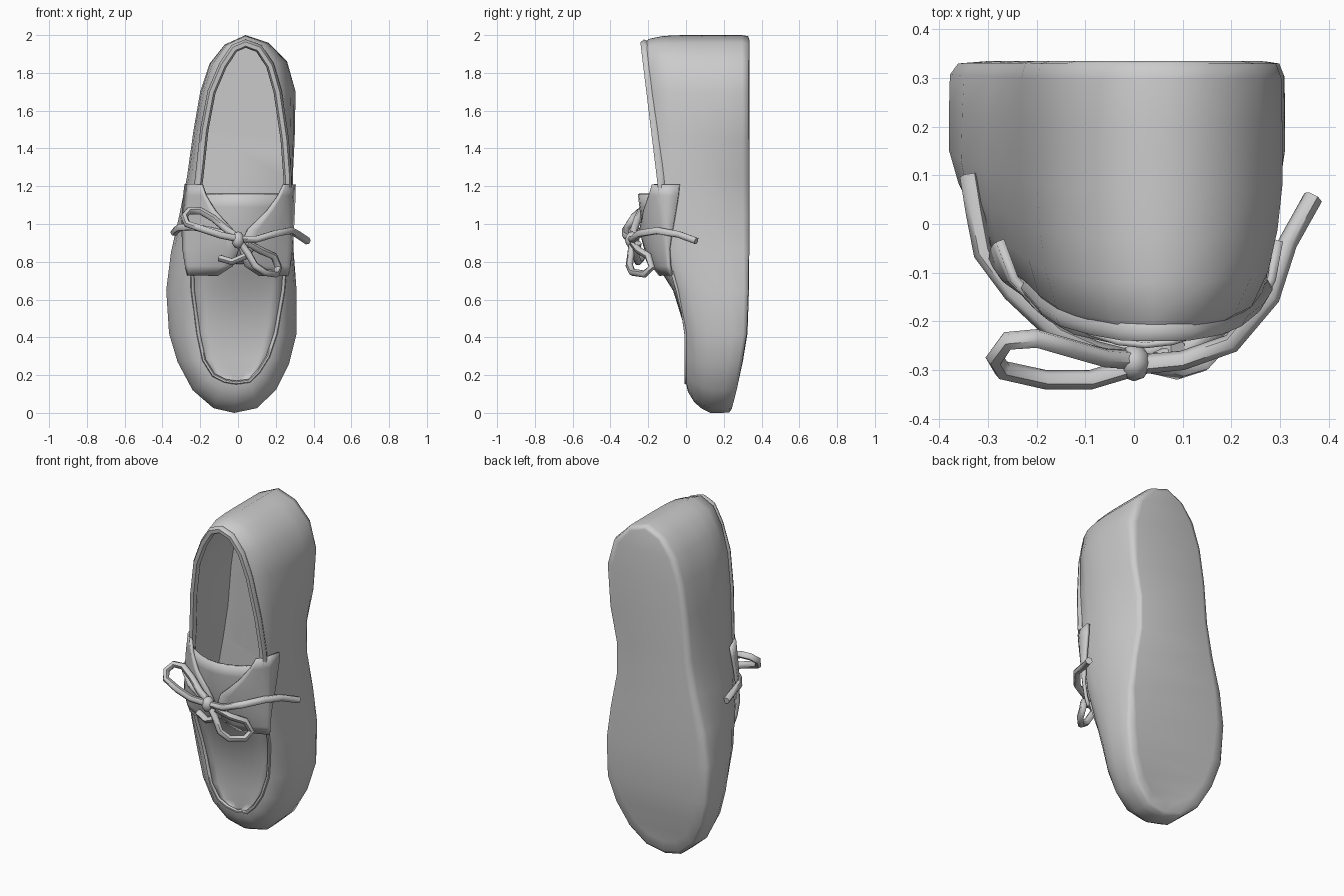
import bpy, bmesh, math
from mathutils import Vector

if "Cube" in bpy.data.objects:
    bpy.data.objects.remove(bpy.data.objects["Cube"])

# Matching outlines (x, z), toe -> right -> heel -> left: widest wall and top rim
OUT = [(-.02, 0), (.1, .025), (.2, .12), (.27, .26), (.31, .42), (.31, .65), (.295, .85),
       (.29, 1.05), (.29, 1.25), (.3, 1.45), (.305, 1.7), (.26, 1.86), (.16, 1.96), (.04, 2),
       (-.07, 1.95), (-.15, 1.85), (-.2, 1.7), (-.235, 1.5), (-.27, 1.25), (-.31, 1.05),
       (-.355, .85), (-.38, .65), (-.365, .42), (-.32, .27), (-.24, .12), (-.13, .025)]
RIM = [(-.01, .16), (.06, .17), (.11, .22), (.16, .3), (.2, .42), (.24, .65), (.255, .85),
       (.262, 1.05), (.262, 1.25), (.247, 1.45), (.21, 1.7), (.17, 1.84), (.11, 1.93), (.04, 1.955),
       (-.02, 1.93), (-.08, 1.84), (-.14, 1.7), (-.178, 1.5), (-.205, 1.25), (-.23, 1.05),
       (-.245, .85), (-.24, .65), (-.21, .42), (-.18, .28), (-.13, .2), (-.07, .17)]
N = len(OUT)


def interp(table, v):
    if v <= table[0][0]:
        return table[0][1]
    for (a, p), (b, q) in zip(table, table[1:]):
        if v <= b:
            return p + (q - p) * (v - a) / (b - a)
    return table[-1][1]


def sole_y(z):
    return interp([(0, .245), (.15, .28), (.4, .325), (.7, .335), (2, .335)], z)


def rim_y(z):
    return interp([(.16, 0), (.45, 0), (.6, -.03), (.8, -.09), (1.2, -.13), (1.94, -.22)], z)


def dome(z):
    return interp([(.16, -.01), (.45, .005), (.65, .03), (.8, .08), (.95, .115), (1.2, .12)], z)


def at(outline, f):
    i = math.floor(f)
    a, b = Vector(outline[i % N]), Vector(outline[(i + 1) % N])
    return a.lerp(b, f - i)


def wall(f, s, t):
    """Point on the upper: s from wall to rim outline, t from sole to rim height."""
    a, b = at(OUT, f), at(RIM, f)
    if .5 < t < 1:                                   # heel stays upright
        s = s ** (1 + 1.2 * math.exp(-((f % N - 13) / 2) ** 2))
    p = a.lerp(b, s)
    lo, hi = sole_y(a.y), rim_y(b.y)
    if t < .4:                                       # narrow waist of the sole
        pinch = .065 if p.x > 0 else -.02
        p.x -= pinch * math.exp(-((p.y - 1.15) / .28) ** 2) * (1 - t / .4)
    return Vector((p.x, lo + (hi - lo) * t, p.y))


def across(f, u, lift=0):
    """Point on the instep, between the rim at f and its opposite."""
    p = at(RIM, N - f).lerp(at(RIM, f), u)
    return Vector((p.x, rim_y(p.y) - dome(p.y) * math.sin(math.pi * u) ** .8 - lift, p.y))


def smooth(ob, angle):
    bpy.ops.object.select_all(action='DESELECT')
    ob.select_set(True)
    bpy.context.view_layer.objects.active = ob
    if ob.type == 'CURVE':
        bpy.ops.object.convert(target='MESH')
    bpy.ops.object.shade_smooth_by_angle(angle=math.radians(angle))


def finish(name, bm, thick=0, angle=50):
    bmesh.ops.recalc_face_normals(bm, faces=bm.faces)
    me = bpy.data.meshes.new(name)
    bm.to_mesh(me)
    bm.free()
    ob = bpy.data.objects.new(name, me)
    bpy.context.collection.objects.link(ob)
    if thick:
        mod = ob.modifiers.new("thickness", 'SOLIDIFY')
        mod.thickness, mod.offset = thick, 0
    smooth(ob, angle)


def sheet(name, rows, thick):
    bm = bmesh.new()
    vs = [[bm.verts.new(p) for p in r] for r in rows]
    for a, b in zip(vs, vs[1:]):
        for j in range(len(a) - 1):
            bm.faces.new((a[j], a[j + 1], b[j + 1], b[j]))
    finish(name, bm, thick)


def tube(name, pts, radius):
    cu = bpy.data.curves.new(name, 'CURVE')
    cu.dimensions = '3D'
    cu.bevel_depth, cu.bevel_resolution, cu.use_fill_caps = radius, 1, True
    sp = cu.splines.new('POLY')
    sp.points.add(len(pts) - 1)
    for q, p in zip(sp.points, pts):
        q.co = (*p, 1)
    ob = bpy.data.objects.new(name, cu)
    bpy.context.collection.objects.link(ob)
    smooth(ob, 60)


def cap(bm, ring):
    for i in range(N // 2):
        q = [ring[i], ring[i + 1], ring[(N - i - 1) % N], ring[(N - i) % N]]
        bm.faces.new(list(dict.fromkeys(q)))


# Shoe shell: sole, wall, rim, then lining down to the insole
bm = bmesh.new()
levels = [(.5, 0), (.13, .01), (.01, .07), (0, .25), (0, .48), (.14, .66), (.35, .82), (.7, .96),
          (1, 1), (1, .93), (.6, .65), (.4, .2)]
rings = [[bm.verts.new(wall(i, s, t)) for i in range(N)] for s, t in levels]
for a, b in zip(rings, rings[1:]):
    for i in range(N):
        k = (i + 1) % N
        bm.faces.new((a[i], a[k], b[k], b[i]))
cap(bm, rings[0])
cap(bm, rings[-1])
finish("shoe_body", bm, angle=85)

# Toe panel and tongue
sheet("toe_panel", [[across(f, j / 8, -.012) for j in range(9)]
                    for f in (.1, .5, 1, 2, 3, 4, 5, 5.5, 6, 6.4)], .012)
sheet("tongue", [[across(f, .03 + .94 * j / 8, .004) for j in range(9)]
                 for f in (5.7, 6.2, 6.7, 7.2, 7.55)], .012)

# Lace flaps over the instep: outline position, reach to the centre, start on the wall
FLAP = [(5.4, .28, .95), (5.65, .44, .85), (6.1, .5, .7), (6.6, .42, .55), (7.1, .22, .4),
        (7.5, .1, .3), (7.8, .04, .25)]
for side, sign in (("left", -1), ("right", 1)):
    rows = []
    for f, reach, s in FLAP:
        g = sign * f
        t = interp([(0, .66), (.35, .82), (.7, .96), (1, 1)], s)
        mid = (s + 1) / 2
        row = [wall(g, s, t) + Vector((sign * .014, -.008, 0)),
               wall(g, mid, interp([(.35, .82), (.7, .96), (1, 1)], mid)) + Vector((sign * .01, -.015, 0))]
        for j in range(5):
            u = reach * j / 4
            row.append(across(f, 1 - u if sign > 0 else u, .02))
        rows.append(row)
    sheet(side + "_lace_flap", rows, .018)

# Rolled collar and toe seam
tube("collar_piping", [wall(f / 2, 1, 1) for f in range(14, 39)], .022)
tube("toe_seam", [wall(f / 2, 1, 1) for f in range(-11, 12)], .01)

# Laces: two loops, two tails, a crossing strand and a knot
tube("left_loop", [(.01, -.29, .92), (-.09, -.32, .94), (-.18, -.32, .97), (-.27, -.3, 1.0),
                   (-.285, -.275, 1.04), (-.26, -.24, 1.07), (-.2, -.235, 1.07),
                   (-.13, -.255, 1.03), (-.06, -.275, .97), (.01, -.28, .92)], .02)
tube("right_loop", [(0, -.28, .92), (.05, -.29, .85), (.09, -.3, .78), (.14, -.285, .745),
                    (.2, -.22, .735), (.215, -.18, .77), (.19, -.2, .83), (.12, -.25, .86),
                    (.05, -.28, .9)], .02)
tube("right_tail", [(0, -.29, .92), (.1, -.28, .92), (.2, -.245, .95), (.28, -.15, .965),
                    (.315, -.04, .945), (.368, .055, .91)], .02)
tube("left_tail", [(0, -.28, .92), (-.08, -.26, .95), (-.16, -.225, .97), (-.25, -.14, .985),
                   (-.31, -.06, .98), (-.325, .02, .97), (-.338, .1, .955)], .02)
tube("cross_lace", [(-.1, -.235, .82), (-.03, -.255, .8), (.04, -.265, .83), (.09, -.255, .9)], .02)
bm = bmesh.new()
bmesh.ops.create_icosphere(bm, subdivisions=2, radius=.038)
for v in bm.verts:
    v.co = Vector((v.co.x * .9, v.co.y - .285, v.co.z * 1.2 + .915))
finish("lace_knot", bm)
